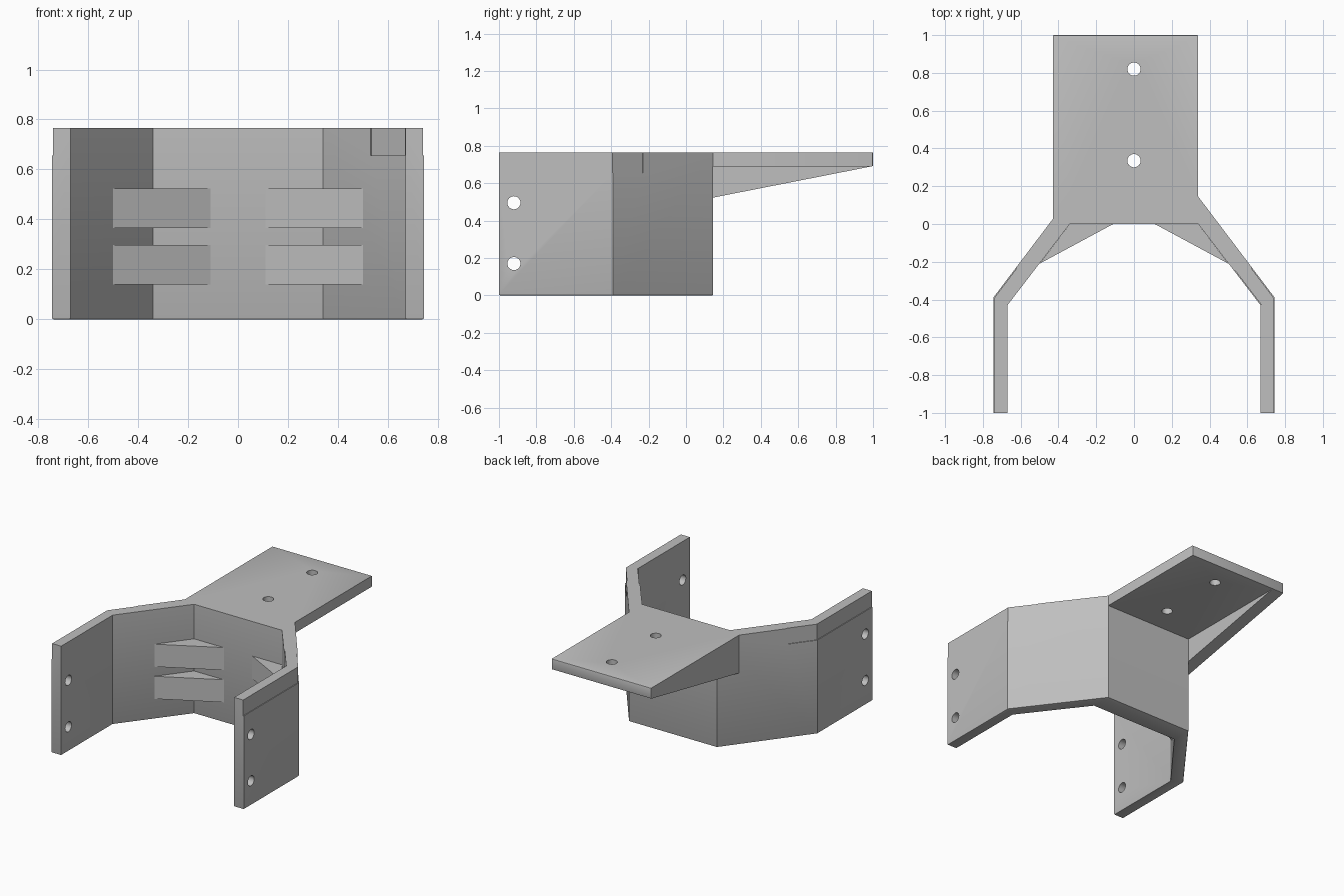
import bpy
import bmesh
import math
from mathutils import Matrix, Vector

cube = bpy.data.objects.get("Cube")
if cube:
    bpy.data.objects.remove(cube, do_unlink=True)

TOP = 0.765
PLATE_Z = 0.69
LEDGE_Z = 0.655

gray = bpy.data.materials.new("plain gray")
gray.use_nodes = True
colour = (0.52, 0.52, 0.52, 1)
gray.diffuse_color = colour
gray.node_tree.nodes["Principled BSDF"].inputs["Base Color"].default_value = colour


def finish(name, bm):
    bmesh.ops.recalc_face_normals(bm, faces=bm.faces)
    mesh = bpy.data.meshes.new(name)
    bm.to_mesh(mesh)
    bm.free()
    mesh.materials.append(gray)
    obj = bpy.data.objects.new(name, mesh)
    bpy.context.collection.objects.link(obj)
    return obj


def prism(name, outline, low, high, axis="z", soft=None):
    """Extrude an outline along z (x, y points) or along x (y, z points)."""
    bm = bmesh.new()
    place = (lambda a, b: (a, b, low)) if axis == "z" else (lambda a, b: (low, a, b))
    face = bm.faces.new([bm.verts.new(place(a, b)) for a, b in outline])
    up = Vector((0, 0, high - low)) if axis == "z" else Vector((high - low, 0, 0))
    new = bmesh.ops.extrude_face_region(bm, geom=[face])["geom"]
    bmesh.ops.translate(bm, vec=up, verts=[v for v in new if isinstance(v, bmesh.types.BMVert)])
    bmesh.ops.recalc_face_normals(bm, faces=bm.faces)
    if soft:
        edges = [e for e in bm.edges if all(soft(v.co) for v in e.verts)]
        bmesh.ops.bevel(bm, geom=edges, offset=0.006, segments=2, profile=0.5, affect="EDGES")
    return finish(name, bm)


def pin(name, centre, length, axis):
    """Round cutter for a screw hole."""
    bm = bmesh.new()
    turn = Matrix.Rotation(math.pi / 2, 4, "Y") if axis == "x" else Matrix()
    bmesh.ops.create_cone(bm, cap_ends=True, segments=32, radius1=0.035, radius2=0.035,
                          depth=length, matrix=Matrix.Translation(centre) @ turn)
    return finish(name, bm)


def cut(target, cutter):
    mod = target.modifiers.new("cut", "BOOLEAN")
    mod.operation = "DIFFERENCE"
    mod.solver = "EXACT"
    mod.object = cutter
    bpy.context.view_layer.objects.active = target
    bpy.ops.object.modifier_apply(modifier=mod.name)
    bpy.data.objects.remove(cutter, do_unlink=True)


def mirrored(points, side):
    return [(x * side, y) for x, y in points]


# Folded wall: back panel, two angled panels and two straight arms
inner = [(0.67, -1), (0.67, -0.43), (0.34, 0)]
outer = [(0.34, 0.145), (0.745, -0.39), (0.745, -1)]
half = inner + outer
outline = (inner + mirrored(inner, -1)[::-1]
           + mirrored(outer, -1)[::-1] + outer)
wall = prism("bracket_wall", outline, 0, TOP, soft=lambda c: c.z < 0.001)

# Shallow ledges around the top of the arms
ledge = [(0.74, -1.1), (0.74, -0.392), (0.62, -0.233),
         (0.7, -0.17), (0.9, -0.17), (0.9, -1.1)]
for side in (1, -1):
    cut(wall, prism("ledge_cutter", mirrored(ledge, side), LEDGE_Z, 1))
pocket = [(0.534, -0.245), (0.673, -0.426), (0.6, -0.5), (0.45, -0.31)]
cut(wall, prism("pocket_cutter", pocket, LEDGE_Z, 1))

# Screw holes through both arms
for z in (0.17, 0.495):
    cut(wall, pin("arm_hole_cutter", (0, -0.92, z), 2, "x"))

# Rear mounting plate with two holes
plate_outline = [(-0.43, 0.026), (-0.34, 0.145), (0.34, 0.145), (0.34, 1), (-0.43, 1)]
plate = prism("mounting_plate", plate_outline, PLATE_Z, TOP, soft=lambda c: c.y > 0.99)
for y in (0.335, 0.82):
    cut(plate, pin("plate_hole_cutter", (0, y, PLATE_Z), 1, "z"))

# Tapered brace under one edge of the plate
prism("plate_brace", [(0.03, 0.5), (0.03, PLATE_Z), (0.994, PLATE_Z)], -0.43, -0.34, axis="x")

# Wedge ribs filling the inner corners
rib = [(0.11, 0), (0.34, 0), (0.5, -0.21)]
for side, label in ((1, "left"), (-1, "right")):
    for low, level in ((0.14, "lower"), (0.365, "upper")):
        prism(f"{level}_{label}_corner_rib", mirrored(rib, side), low, low + 0.158)

# Smooth the rounded holes and edges while keeping the folds sharp
bpy.ops.object.select_all(action="DESELECT")
for obj in (wall, plate):
    obj.select_set(True)
bpy.context.view_layer.objects.active = wall
bpy.ops.object.shade_smooth_by_angle(angle=math.radians(25))
